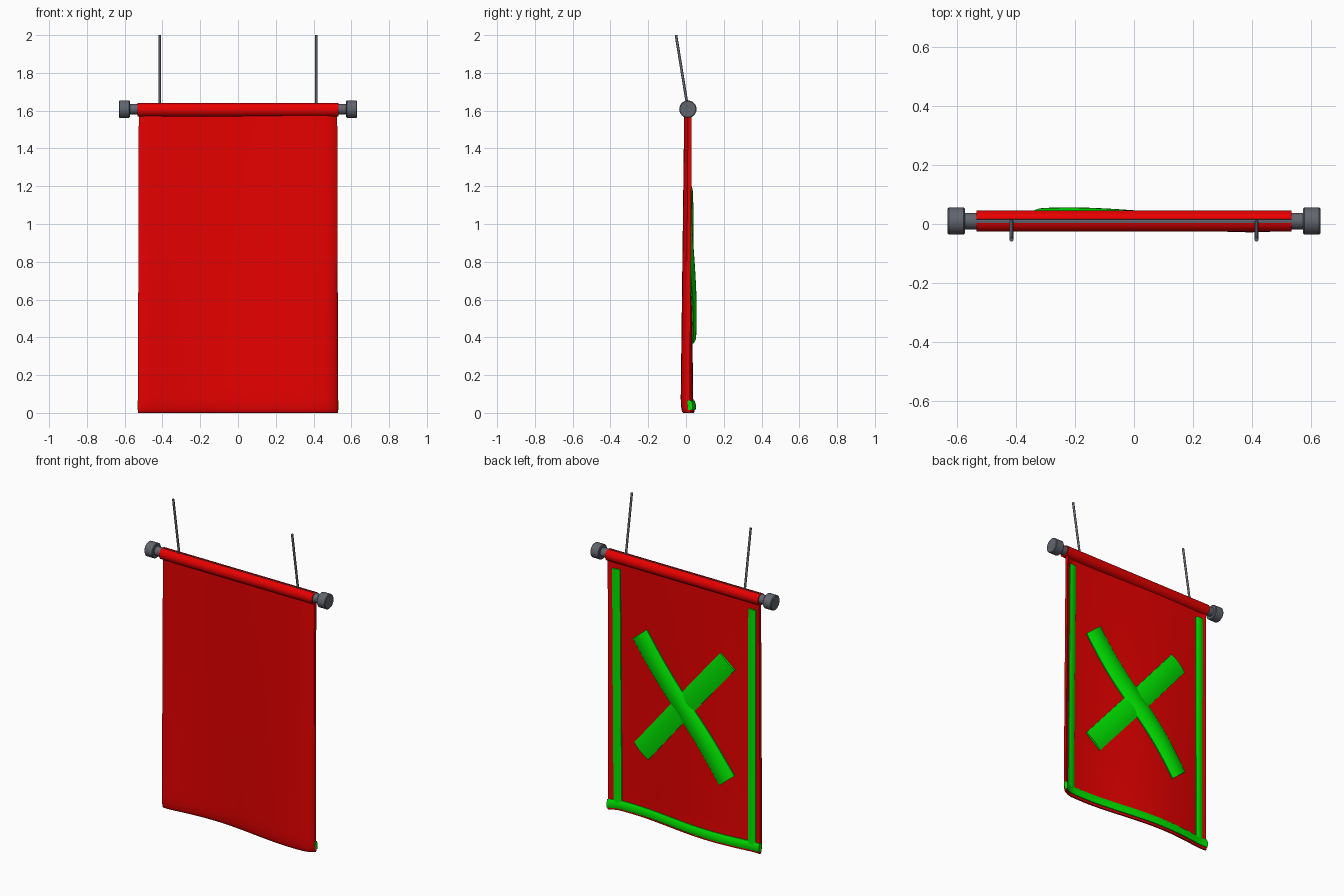
import bpy, bmesh, math
from mathutils import Vector

if "Cube" in bpy.data.objects:
    bpy.data.objects.remove(bpy.data.objects["Cube"])


def material(name, rgb):
    m = bpy.data.materials.new(name)
    m.diffuse_color = (*rgb, 1)
    m.use_nodes = True
    m.node_tree.nodes["Principled BSDF"].inputs["Base Color"].default_value = m.diffuse_color
    return m


RED = material("red cloth", (0.8, 0.0, 0.0))
GREEN = material("green trim", (0.0, 0.8, 0.0))
GREY = material("grey metal", (0.12, 0.13, 0.155))
HALF = 0.01          # half the cloth thickness
AXIS_Y, AXIS_Z = 0.01, 1.608


def loft(name, rings, mat, angle=40):
    """Closed solid through equal-length rings of points, capped at both ends."""
    bm = bmesh.new()
    rows = [[bm.verts.new(p) for p in r] for r in rings]
    n = len(rows[0])
    for a, b in zip(rows, rows[1:]):
        for i in range(n):
            j = (i + 1) % n
            bm.faces.new((a[i], a[j], b[j], b[i]))
    bm.faces.new(rows[0])
    bm.faces.new(rows[-1])
    bmesh.ops.recalc_face_normals(bm, faces=bm.faces)
    me = bpy.data.meshes.new(name)
    bm.to_mesh(me)
    bm.free()
    me.materials.append(mat)
    ob = bpy.data.objects.new(name, me)
    bpy.context.collection.objects.link(ob)
    bpy.ops.object.select_all(action='DESELECT')
    ob.select_set(True)
    bpy.context.view_layer.objects.active = ob
    bpy.ops.object.shade_smooth_by_angle(angle=math.radians(angle))
    return ob


def rod(name, a, b, r, mat, sides=24, bevel=0.0):
    a, b = Vector(a), Vector(b)
    d = (b - a).normalized()
    u = d.orthogonal().normalized()
    v = d.cross(u)
    length = (b - a).length
    stations = [(0, r), (length, r)]
    if bevel:
        stations = [(0, r - bevel), (bevel, r), (length - bevel, r), (length, r - bevel)]
    rings = [[a + d * s + (u * math.cos(2 * math.pi * i / sides)
                           + v * math.sin(2 * math.pi * i / sides)) * q
              for i in range(sides)] for s, q in stations]
    return loft(name, rings, mat)


def wave(x, z):
    """y of the middle of the hanging cloth; folds grow towards the hem, edges curl back."""
    t = max(0.0, min(1.0, 1 - z / 1.57))
    y = 0.005 - 0.024 * (0.2 + 0.8 * t) * math.sin(math.pi * (x - 0.1) / 0.58)
    y += 0.022 * max(0, (abs(x) - 0.46) / 0.07) ** 2 * (1 if x > 0 else 0.4)
    return y + 0.008 * max(0, (0.08 - z) / 0.08) ** 2


# hanging cloth
NX = 60
rings = []
for z, k in [(0.0, 0.5), (0.006, 0.85), (0.02, 1), (0.05, 1), (0.08, 1)] + \
            [(0.08 + 1.51 * i / 24, 1) for i in range(1, 25)]:
    w = 0.53 - 0.003 * z
    xs = [-w + 2 * w * i / NX for i in range(NX + 1)]
    front = [(x, wave(x, z) - HALF * k, z) for x in xs]
    back = [(x, wave(x, z) + HALF * k, z) for x in reversed(xs)]
    rings.append(front + back)
loft("banner_cloth", rings, RED, 60)


def strip(name, p0, p1, width, edge, dome, depth=0.008, steps=40, bow=0.0):
    """Raised band on the back of the cloth, following its folds."""
    p0, p1 = Vector(p0), Vector(p1)
    d = (p1 - p0).normalized()
    side = Vector((-d.y, d.x))
    out = []
    for i in range(steps + 1):
        f = i / steps
        c = p0.lerp(p1, f) + side * bow * math.sin(2 * math.pi * f)
        ring = []
        for s in [k / 4 for k in range(-4, 5)]:
            q = c + side * s * width / 2
            h = edge + dome * (1 - s * s)
            ring.append((q.x, wave(q.x, q.y) + HALF + h, q.y))
        for s in (1, -1):
            q = c + side * s * width / 2
            ring.append((q.x, wave(q.x, q.y) + HALF - depth, q.y))
        out.append(ring)
    loft(name, out, GREEN)


# green trim and crossed bands on the back
for tag, s in (("left", -1), ("right", 1)):
    strip(tag + "_trim", (s * 0.475, 0.05), (s * 0.475, 1.53), 0.05, 0.006, 0.006)
strip("bottom_trim", (-0.531, 0.04), (0.531, 0.04), 0.052, 0.006, 0.006, 0.014)
strip("cross_band_under", (0.31, 0.42), (-0.31, 1.16), 0.13, 0.006, 0.008)
strip("cross_band_over", (0.315, 1.16), (-0.31, 0.41), 0.13, 0.007, 0.017, bow=0.012)

# sleeve wrapped round the pole, with a slit along its top
arc = [math.radians(90 + 11 + 338 * i / 32) for i in range(33)]
profile = [(AXIS_Y + 0.036 * math.cos(a), AXIS_Z + 0.036 * math.sin(a) - 0.004) for a in arc]
profile += [(AXIS_Y + 0.027 * math.cos(a), AXIS_Z + 0.027 * math.sin(a) - 0.004)
            for a in reversed(arc)]
loft("pole_sleeve", [[(x, y, z) for y, z in profile] for x in (-0.533, 0.533)], RED)

# pole, end caps and hanging wires
rod("pole", (-0.58, AXIS_Y, AXIS_Z), (0.58, AXIS_Y, AXIS_Z), 0.028, GREY)
for tag, s in (("left", -1), ("right", 1)):
    rod(tag + "_end_cap", (s * 0.573, AXIS_Y, AXIS_Z), (s * 0.631, AXIS_Y, AXIS_Z),
        0.046, GREY, bevel=0.004)
    rod(tag + "_wire", (s * 0.415, 0.01, 1.61), (s * 0.415, -0.053, 2.0), 0.007, GREY, 10)
